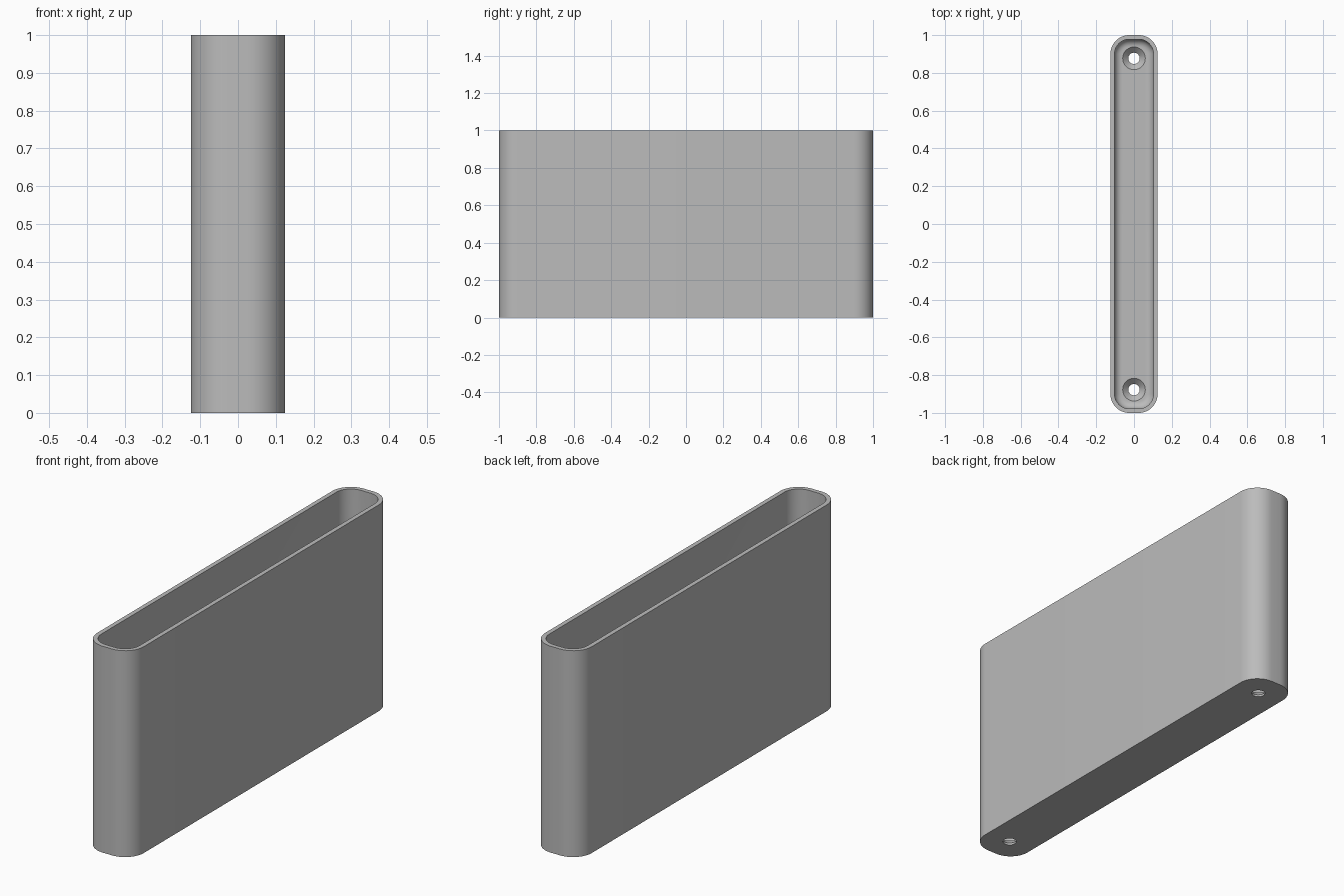
import bpy, bmesh, math

cube = bpy.data.objects.get("Cube")
if cube:
    bpy.data.objects.remove(cube, do_unlink=True)

HALF_X, HALF_Y, HEIGHT = 0.125, 1.0, 1.0
CORNER, WALL, FLOOR, FILLET = 0.1, 0.022, 0.04, 0.04
HOLE_Y, HOLE_R, SINK_R = 0.877, 0.03, 0.06

grey = bpy.data.materials.new("plain grey")
grey.use_nodes = True
colour = (0.5, 0.5, 0.5, 1)
grey.diffuse_color = colour
grey.node_tree.nodes["Principled BSDF"].inputs["Base Color"].default_value = colour


def make_object(name, bm):
    bmesh.ops.recalc_face_normals(bm, faces=bm.faces)
    mesh = bpy.data.meshes.new(name)
    bm.to_mesh(mesh)
    bm.free()
    mesh.materials.append(grey)
    obj = bpy.data.objects.new(name, mesh)
    bpy.context.collection.objects.link(obj)
    return obj


def rounded_ring(bm, inset, z, steps=12):
    """Rounded rectangle of vertices, inset from the outer outline."""
    r = CORNER - inset
    cx, cy = HALF_X - CORNER, HALF_Y - CORNER
    ring = []
    for k, (sx, sy) in enumerate([(1, 1), (-1, 1), (-1, -1), (1, -1)]):
        for i in range(steps + 1):
            a = (k + i / steps) * math.pi / 2
            ring.append(bm.verts.new((sx * cx + r * math.cos(a),
                                      sy * cy + r * math.sin(a), z)))
    return ring


def round_ring(bm, r, z, y, count=32):
    return [bm.verts.new((r * math.cos(2 * math.pi * i / count),
                          y + r * math.sin(2 * math.pi * i / count), z))
            for i in range(count)]


def skin(bm, rings):
    """Close a stack of rings into a solid."""
    for a, b in zip(rings, rings[1:]):
        for i in range(len(a)):
            j = (i + 1) % len(a)
            bm.faces.new((a[i], a[j], b[j], b[i]))
    bm.faces.new(rings[0])
    bm.faces.new(rings[-1])


# Open tray: outer wall, rim, inner wall, filleted floor
bm = bmesh.new()
profile = [(0, 0), (0, HEIGHT), (WALL, HEIGHT)]
for i in range(9):
    a = i / 8 * math.pi / 2
    profile.append((WALL + FILLET * (1 - math.cos(a)),
                    FLOOR + FILLET * (1 - math.sin(a))))
skin(bm, [rounded_ring(bm, inset, z) for inset, z in profile])
case = make_object("case", bm)

# Countersunk screw holes through the floor
cutters = []
for side in (-1, 1):
    bm = bmesh.new()
    sink_z = FLOOR - (SINK_R - HOLE_R)
    stack = [(HOLE_R, -0.1), (HOLE_R, sink_z), (SINK_R, FLOOR), (SINK_R, FLOOR + 0.1)]
    skin(bm, [round_ring(bm, r, z, side * HOLE_Y) for r, z in stack])
    cutter = make_object("screw_hole_cutter", bm)
    cutter.hide_render = True
    cutters.append(cutter)
    mod = case.modifiers.new("screw_hole", "BOOLEAN")
    mod.operation = "DIFFERENCE"
    mod.solver = "EXACT"
    mod.object = cutter

# Bake the cuts, then remove the cutters
graph = bpy.context.evaluated_depsgraph_get()
baked = bpy.data.meshes.new_from_object(case.evaluated_get(graph))
case.modifiers.clear()
case.data = baked
for cutter in cutters:
    bpy.data.objects.remove(cutter, do_unlink=True)

# Smooth curves with crisp edges
bpy.ops.object.select_all(action="DESELECT")
case.select_set(True)
bpy.context.view_layer.objects.active = case
bpy.ops.object.shade_smooth_by_angle(angle=math.radians(30))
